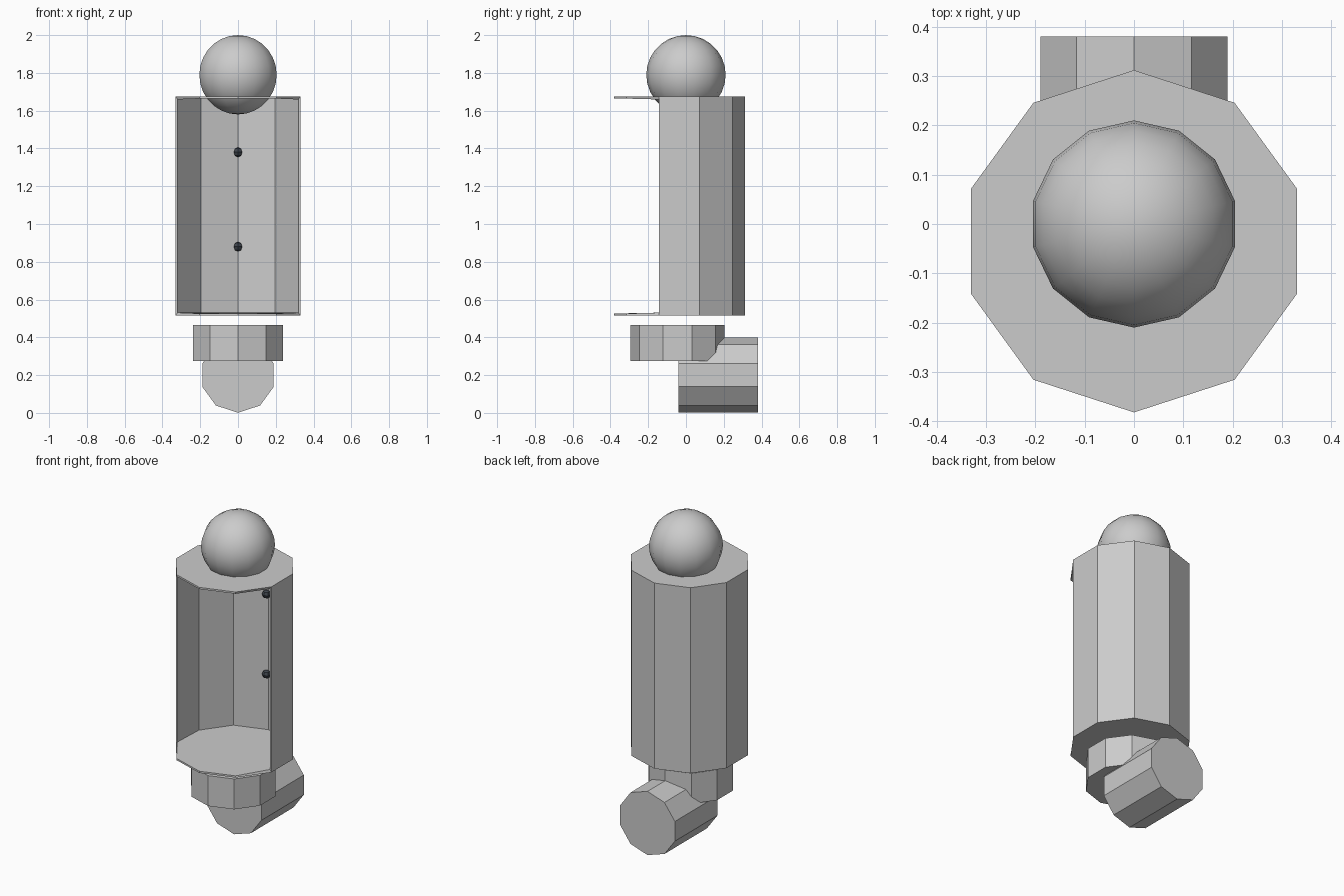
import bpy, bmesh
from math import radians
from mathutils import Matrix, Vector

if "Cube" in bpy.data.objects:
    bpy.data.objects.remove(bpy.data.objects["Cube"])


def make_object(name, bm, location, material=None):
    mesh = bpy.data.meshes.new(name)
    bm.to_mesh(mesh)
    bm.free()
    obj = bpy.data.objects.new(name, mesh)
    obj.location = location
    bpy.context.collection.objects.link(obj)
    if material:
        mesh.materials.append(material)
    return obj


def decagon_prism(radius, depth):
    bm = bmesh.new()
    bmesh.ops.create_cone(bm, cap_ends=True, segments=10,
                          radius1=radius, radius2=radius, depth=depth)
    bm.normal_update()
    return bm


def ball(segments, rings, radius, smooth):
    bm = bmesh.new()
    bmesh.ops.create_uvsphere(bm, u_segments=segments, v_segments=rings, radius=radius)
    for f in bm.faces:
        f.smooth = smooth
    return bm


# Ten-sided cabinet with its four front panels left open
shell = decagon_prism(0.347, 1.16)
front = [f for f in shell.faces if f.normal.y < -0.2]
bmesh.ops.delete(shell, geom=front, context='FACES')
cabinet = make_object("cabinet", shell, (0, -0.035, 1.095))
solid = cabinet.modifiers.new("wall_thickness", 'SOLIDIFY')
solid.thickness = 0.011
solid.offset = -1
solid.use_even_offset = True

# Smooth ball sunk into the roof
make_object("top_ball", ball(14, 14, 0.21, True), (0, 0, 1.79))

# Collar floating below the cabinet
make_object("lower_collar", decagon_prism(0.25, 0.19), (0, -0.045, 0.37))

# Horizontal stub pointing backwards
stub = decagon_prism(0.199, 0.42)
bmesh.ops.rotate(stub, cent=Vector(), matrix=Matrix.Rotation(radians(90), 3, 'X'),
                 verts=stub.verts)
make_object("rear_stub", stub, (0, 0.17, 0.2))

# Two dark knobs on the inner back wall
dark = bpy.data.materials.new("dark")
dark.diffuse_color = (0.05, 0.06, 0.075, 1)
dark.use_nodes = True
dark.node_tree.nodes["Principled BSDF"].inputs["Base Color"].default_value = dark.diffuse_color
for i, z in enumerate((1.38, 0.88)):
    make_object(f"inner_knob_{i + 1}", ball(6, 4, 0.026, False), (0, 0.28, z), dark)
